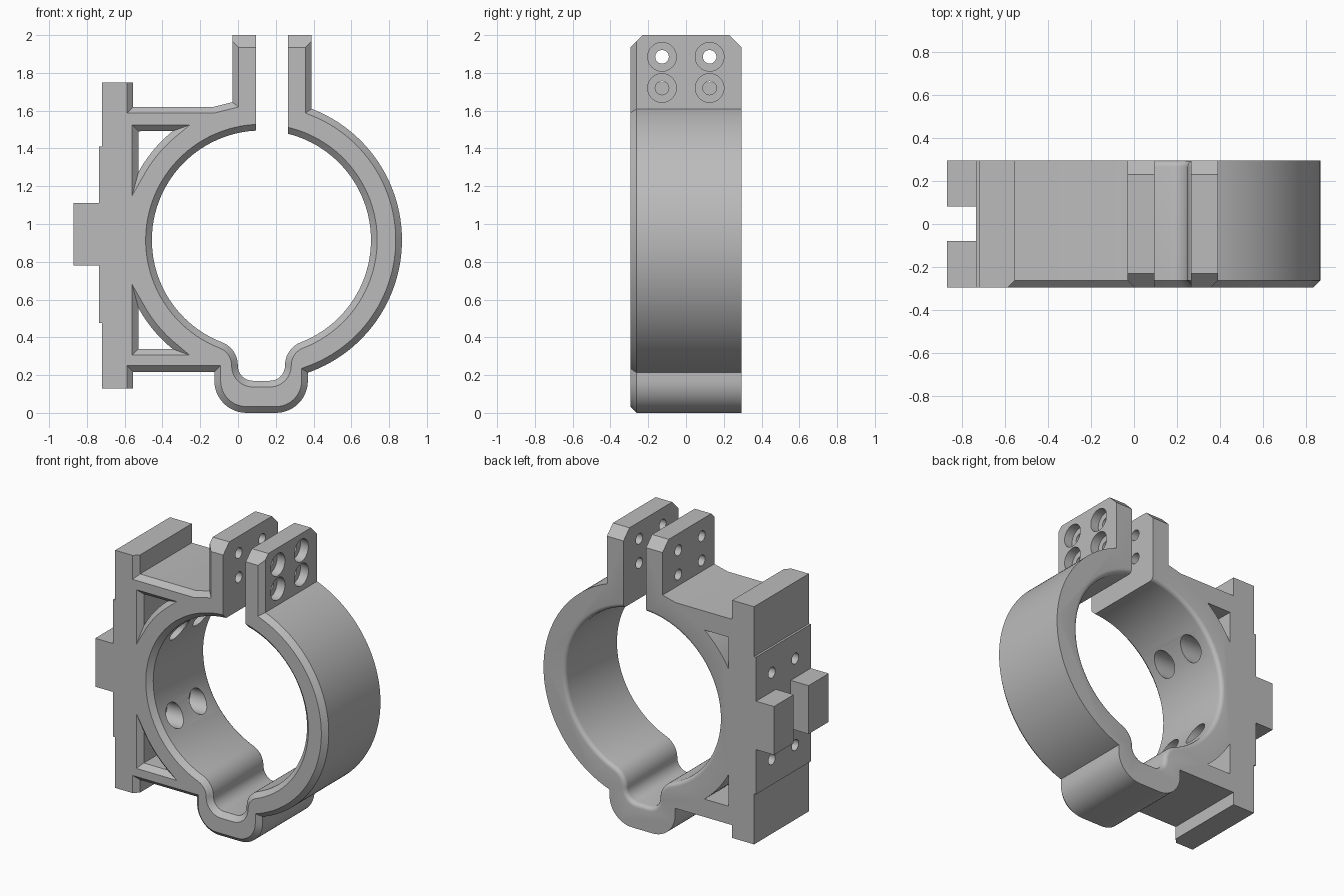
import bpy, bmesh
from math import cos, sin, radians, degrees, atan2, sqrt
from mathutils import Vector

if "Cube" in bpy.data.objects:
    bpy.data.objects.remove(bpy.data.objects["Cube"], do_unlink=True)

CX, CZ = 0.124, 0.915          # bore centre
R_IN, R_OUT = 0.58, 0.744      # ring radii
D = 0.295                      # half depth
CH = 0.033                     # front chamfer

grey = bpy.data.materials.new("plain_grey")
grey.use_nodes = True
grey.diffuse_color = (0.5, 0.5, 0.5, 1)
grey.node_tree.nodes["Principled BSDF"].inputs["Base Color"].default_value = (0.5, 0.5, 0.5, 1)


def arc(cx, cz, r, a0, a1, n):
    steps = [radians(a0 + (a1 - a0) * i / n) for i in range(n + 1)]
    return [(cx + r * cos(a), cz + r * sin(a)) for a in steps]


def rect(a0, a1, b0, b1):
    return [(a0, b0), (a1, b0), (a1, b1), (a0, b1)]


def circle(a, b, r, n=32):
    return arc(a, b, r, 0, 360, n)[:-1]


def grow(outline, d):
    """Offset a closed outline outward by d with mitred corners."""
    pts = [Vector(p) for p in outline]
    n = len(pts)
    area = sum(pts[i - 1].cross(pts[i]) for i in range(n))
    sign = 1 if area > 0 else -1
    out = []
    for i in range(n):
        e0 = (pts[i] - pts[i - 1]).normalized()
        e1 = (pts[(i + 1) % n] - pts[i]).normalized()
        n0 = Vector((e0.y, -e0.x)) * sign
        n1 = Vector((e1.y, -e1.x)) * sign
        out.append(pts[i] + (n0 + n1) * (d / (1 + n0.dot(n1))))
    return out


PLACE = {"x": lambda a, b, t: (t, a, b),
         "y": lambda a, b, t: (a, t, b),
         "z": lambda a, b, t: (a, b, t)}


def prism(name, outline, layers, axis="y"):
    """Loft an outline along an axis; each layer is (position, offset)."""
    bm = bmesh.new()
    loops = []
    for t, d in layers:
        pts = grow(outline, d) if d else outline
        loops.append([bm.verts.new(PLACE[axis](p[0], p[1], t)) for p in pts])
    n = len(outline)
    for lo, hi in zip(loops, loops[1:]):
        for i in range(n):
            j = (i + 1) % n
            bm.faces.new((lo[i], lo[j], hi[j], hi[i]))
    bm.faces.new(loops[0])
    bm.faces.new(loops[-1])
    bmesh.ops.recalc_face_normals(bm, faces=bm.faces[:])
    mesh = bpy.data.meshes.new(name)
    bm.to_mesh(mesh)
    bm.free()
    mesh.materials.append(grey)
    obj = bpy.data.objects.new(name, mesh)
    bpy.context.collection.objects.link(obj)
    return obj


def bar(name, outline, t0, t1, axis):
    return prism(name, outline, [(t0, 0), (t1, 0)], axis)


def combine(target, tool, operation):
    mod = target.modifiers.new(tool.name, "BOOLEAN")
    mod.operation, mod.solver, mod.object = operation, "EXACT", tool
    bpy.context.view_layer.objects.active = target
    bpy.ops.object.modifier_apply(modifier=mod.name)
    bpy.data.objects.remove(tool, do_unlink=True)


# Clamp body: ring, lower bulge, bracket arms and the two tabs
outline = (arc(CX, CZ, R_OUT, 69.05, -70.7, 72)
           + arc(0.2, 0.17, 0.17, 0, -90, 12)
           + arc(0.045, 0.17, 0.17, -90, -180, 12)
           + [(-0.125, 0.217), (-0.65, 0.217), (-0.65, 1.62), (-0.13, 1.62),
              (-0.03, 1.645), (-0.03, 2), (0.39, 2)])
clamp = prism("clamp_body", outline, [(-D, -CH), (CH - D, 0), (D, 0)])

# Mounting plate, raised pad and lugs
plate = [(-0.72, -D), (-0.555 - CH, -D), (-0.555, CH - D), (-0.555, D), (-0.72, D)]
adds = [bar("mounting_plate", plate, 0.13, 1.75, "z"),
        bar("raised_pad", rect(-0.735, -0.65, -D, D), 0.475, 1.41, "z"),
        bar("front_lug", rect(-0.87, -0.68, -D, -0.078), 0.78, 1.11, "z"),
        bar("back_lug", rect(-0.87, -0.68, 0.082, D), 0.78, 1.11, "z")]

# Bore with lower pocket, chamfered in front and rounded behind
HALF, FILLET, POCKET = 0.125, 0.13, 0.08
dx = HALF + FILLET
dz = sqrt((R_IN + FILLET) ** 2 - dx ** 2)
ang = degrees(atan2(-dz, dx))
right = (arc(CX + dx, CZ - dz, FILLET, ang + 180, 180, 10)
         + arc(CX + HALF - POCKET, 0.17 + POCKET, POCKET, 0, -90, 8))
left = [(2 * CX - x, z) for x, z in reversed(right)]
bore = right + left + arc(CX, CZ, R_IN, 180 - ang, ang, 96)[1:-1]
ROUND = 0.028
back = [(D - ROUND + ROUND * sin(radians(a)), ROUND * (1 - cos(radians(a))))
        for a in (0, 22.5, 45, 67.5, 90)]
cuts = [prism("bore", bore, [(-D - 0.02, CH + 0.02), (CH - D, 0)] + back + [(D + 0.02, ROUND)])]

# Triangular windows, mirrored above and below the bore centre
window = [(-0.527, CZ + 0.576)] + arc(CX, CZ, R_OUT, 151.05, 129.2, 14)
for pts in (window, [(x, 2 * CZ - z) for x, z in window]):
    cuts.append(prism("window", pts, [(-D - 0.02, CH + 0.02), (CH - D, 0), (D + 0.02, 0)]))

# Clamping slot and bevelled tab corners
cuts.append(bar("slot", rect(0.095, 0.265, 1.3, 2.1), -0.4, 0.4, "y"))
for s in (-1, 1):
    corner = [(s * 0.2, 2.03), (s * 0.325, 1.905), (s * 0.325, 2.03)]
    cuts.append(bar("tab_bevel", corner, -0.1, 0.5, "x"))

# Counterbored screw holes in the tabs and the plate
for y in (-0.127, 0.125):
    for z in (1.72, 1.885):
        cuts.append(bar("tab_hole", circle(y, z, 0.036), -0.1, 0.36, "x"))
        cuts.append(bar("tab_counterbore", circle(y, z, 0.076), 0.33, 0.45, "x"))
    for z in (0.65, 1.24):
        cuts.append(bar("plate_hole", circle(y, z, 0.037), -0.8, -0.45, "x"))
        cuts.append(bar("plate_counterbore", circle(y, z, 0.076), -0.5, -0.2, "x"))

for part in adds:
    combine(clamp, part, "UNION")
for part in cuts:
    combine(clamp, part, "DIFFERENCE")

# Smooth curved walls, keep edges crisp
bpy.ops.object.select_all(action="DESELECT")
clamp.select_set(True)
bpy.context.view_layer.objects.active = clamp
bpy.ops.object.shade_smooth_by_angle(angle=radians(25))
